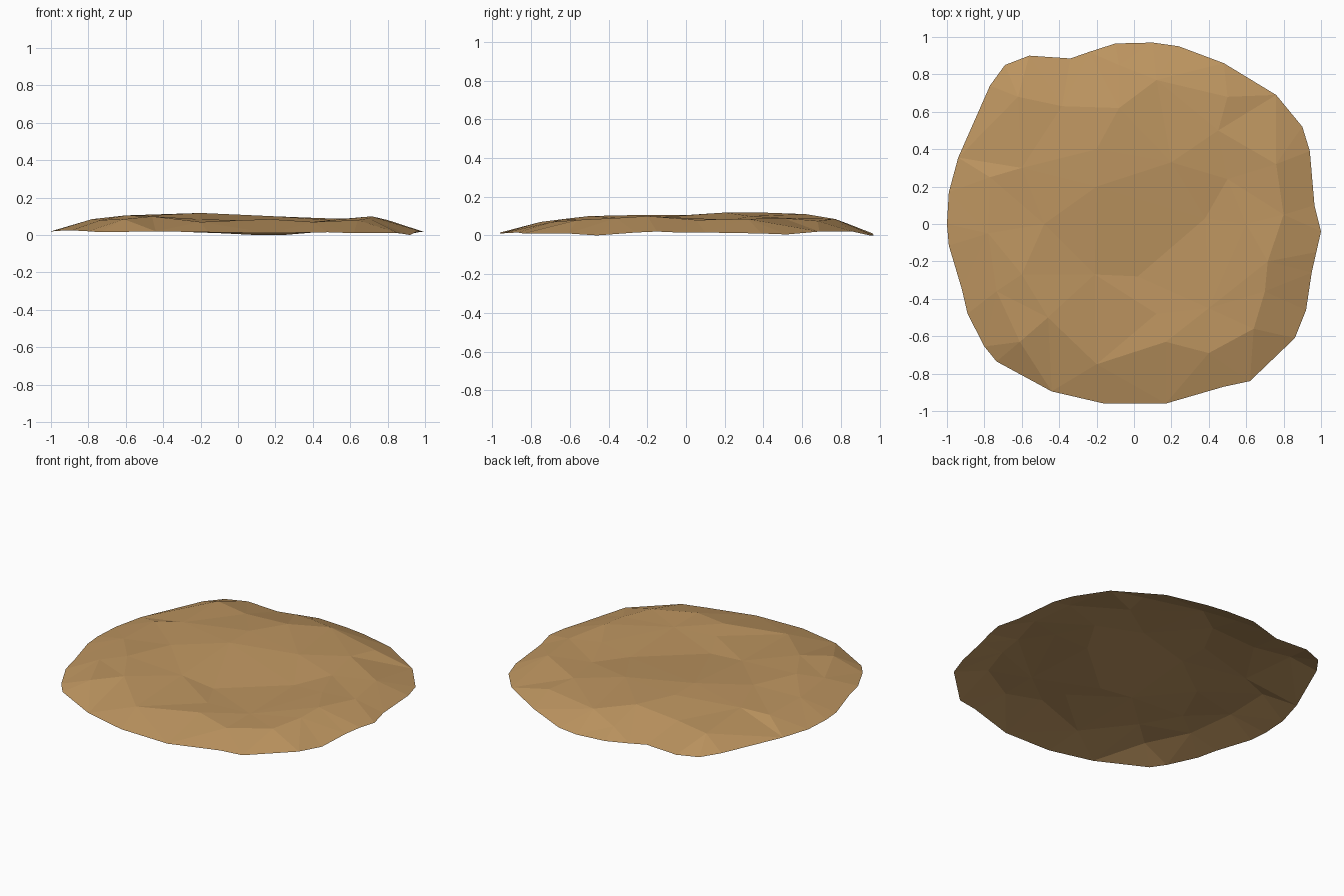
import bpy
from mathutils import Vector
from mathutils.geometry import delaunay_2d_cdt

# Irregular outer rim of the mound, clockwise from the back
rim = [
    (.10, .97, 0), (.24, .95, 0), (.48, .86, .02), (.76, .69, .02), (.90, .52, .005),
    (.94, .39, .01), (.965, .10, .015), (1.0, -.04, .015), (.975, -.15, .02),
    (.95, -.26, .015), (.92, -.46, .0), (.86, -.61, .01), (.62, -.84, .01),
    (.48, -.87, .015), (.17, -.96, .01), (-.16, -.96, .015), (-.44, -.895, .02),
    (-.735, -.735, .015), (-.80, -.655, .02), (-.89, -.48, .025), (-.92, -.35, .025),
    (-.99, -.115, .02), (-1.0, 0, .02), (-.99, .17, .02), (-.94, .355, .025),
    (-.77, .74, .025), (-.69, .85, .02), (-.56, .90, .02), (-.34, .885, .02),
    (-.24, .92, .015), (-.10, .965, .01),
]

# Bumps and dips on the surface: shoulder ring, then crest, then the middle
bumps = [
    (-.08, .85, .055), (.12, .77, .085), (.50, .68, .075), (.76, .32, .085),
    (.80, .05, .08), (.715, -.20, .10), (.70, -.36, .09), (.64, -.56, .08),
    (.40, -.69, .07), (.17, -.63, .085), (-.20, -.75, .07), (-.61, -.63, .085),
    (-.735, -.36, .08), (-.78, -.05, .085), (-.77, .25, .085), (-.62, .68, .09),
    (-.385, .63, .09), (-.08, .62, .11), (.45, .50, .09), (.50, .24, .08),
    (.60, .0, .09), (.40, -.45, .07), (.12, -.48, .075), (-.46, -.50, .10),
    (-.60, -.27, .105), (-.48, .0, .105), (-.60, .30, .105), (-.20, .40, .118),
    (-.20, .20, .118), (.20, .33, .10), (.38, .03, .065), (.02, -.28, .065),
    (-.21, -.27, .085),
]

# Triangulate the open shell inside the rim loop
pts = rim + bumps
n = len(rim)
res = delaunay_2d_cdt([Vector(p[:2]) for p in pts], [],
                      [list(range(n))[::-1]], 1, 1e-5)
co2, faces, orig = res[0], res[2], res[3]
verts = [(c.x, c.y, pts[o[0]][2] if o else .02) for c, o in zip(co2, orig)]


def facing_up(f):
    a, b, c = (co2[i] for i in f[:3])
    return f if (b - a).cross(c - a) > 0 else f[::-1]


mesh = bpy.data.meshes.new("dirt_mound")
mesh.from_pydata(verts, [], [facing_up(list(f)) for f in faces])
mesh.update()

# Earth colour, flat shaded
mat = bpy.data.materials.new("earth_brown")
mat.diffuse_color = (.51, .30, .117, 1)
mesh.materials.append(mat)
mound = bpy.data.objects.new("dirt_mound", mesh)
bpy.context.collection.objects.link(mound)
